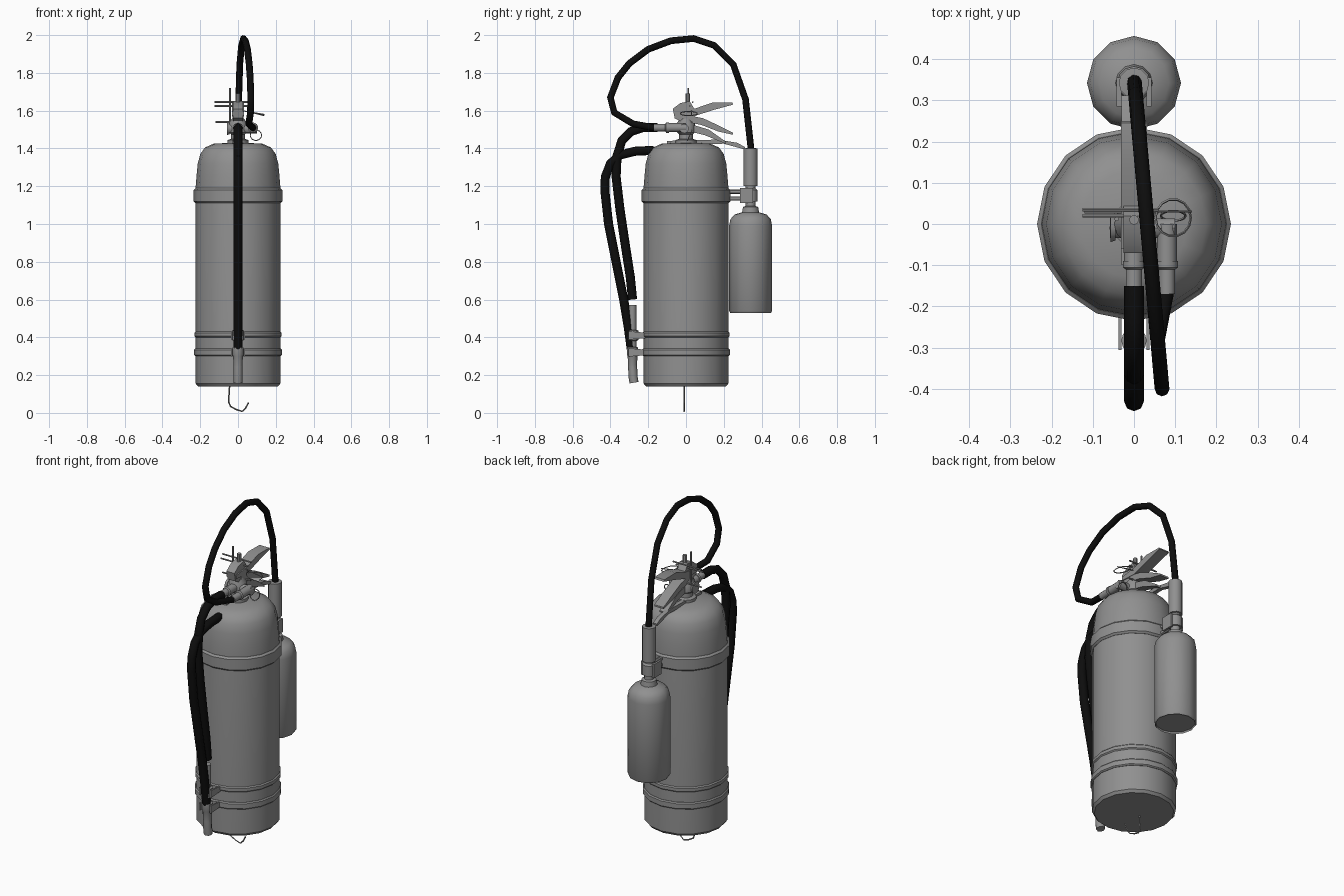
import bpy, bmesh, math
from mathutils import Vector

cube = bpy.data.objects.get("Cube")
if cube:
    bpy.data.objects.remove(cube, do_unlink=True)


def material(name, value):
    m = bpy.data.materials.new(name)
    m.use_nodes = True
    colour = (value, value, value, 1)
    m.diffuse_color = colour
    m.node_tree.nodes["Principled BSDF"].inputs["Base Color"].default_value = colour
    return m


GREY = material("painted grey", 0.28)
BLACK = material("black rubber", 0.004)


def finish(ob, mat, angle=36):
    ob.data.materials.clear()
    ob.data.materials.append(mat)
    bpy.ops.object.select_all(action='DESELECT')
    ob.select_set(True)
    bpy.context.view_layer.objects.active = ob
    bpy.ops.object.shade_smooth_by_angle(angle=math.radians(angle))
    return ob


def from_bmesh(name, bm, mat):
    bmesh.ops.remove_doubles(bm, verts=bm.verts, dist=0.0001)
    bmesh.ops.recalc_face_normals(bm, faces=bm.faces)
    mesh = bpy.data.meshes.new(name)
    bm.to_mesh(mesh)
    bm.free()
    ob = bpy.data.objects.new(name, mesh)
    bpy.context.collection.objects.link(ob)
    return finish(ob, mat)


def lathe(name, profile, at=(0, 0, 0), axis=(0, 0, 1), sides=12, mat=GREY):
    """Spin (radius, height) points about an axis."""
    bm = bmesh.new()
    verts = [bm.verts.new((r, 0, h)) for r, h in profile]
    edges = [bm.edges.new(pair) for pair in zip(verts, verts[1:])]
    bmesh.ops.spin(bm, geom=verts + edges, cent=(0, 0, 0), axis=(0, 0, 1),
                   angle=math.tau, steps=sides, use_merge=True)
    ob = from_bmesh(name, bm, mat)
    ob.rotation_euler = Vector((0, 0, 1)).rotation_difference(Vector(axis)).to_euler()
    ob.location = at
    return ob


def rod(name, a, b, r, sides=10):
    a, b = Vector(a), Vector(b)
    n = (b - a).length
    return lathe(name, [(0, 0), (r, 0), (r, n), (0, n)], a, b - a, sides)


def band(name, z0, z1, r, lip=0.006):
    inner = r - 0.02
    return lathe(name, [(inner, z0), (r - lip, z0), (r, z0 + lip), (r, z1 - lip),
                        (r - lip, z1), (inner, z1), (inner, z0)], sides=16)


def tube(name, points, r, mat, resolution=2, closed=False):
    curve = bpy.data.curves.new(name, 'CURVE')
    curve.dimensions = '3D'
    curve.bevel_depth = r
    curve.bevel_resolution = resolution
    curve.use_fill_caps = True
    line = curve.splines.new('POLY')
    line.points.add(len(points) - 1)
    for p, co in zip(line.points, points):
        p.co = (*co, 1)
    line.use_cyclic_u = closed
    ob = bpy.data.objects.new(name, curve)
    bpy.context.collection.objects.link(ob)
    bpy.ops.object.select_all(action='DESELECT')
    ob.select_set(True)
    bpy.context.view_layer.objects.active = ob
    bpy.ops.object.convert(target='MESH')
    return finish(bpy.context.object, mat, 50)


def plate(name, outline, x0, x1):
    """Side outline of (y, z) points extruded across x."""
    bm = bmesh.new()
    face = bm.faces.new([bm.verts.new((x0, y, z)) for y, z in outline])
    ext = bmesh.ops.extrude_face_region(bm, geom=[face])
    moved = [v for v in ext["geom"] if isinstance(v, bmesh.types.BMVert)]
    bmesh.ops.translate(bm, verts=moved, vec=(x1 - x0, 0, 0))
    return from_bmesh(name, bm, GREY)


def ring(name, centre, r, u, v):
    c, u, v = Vector(centre), Vector(u), Vector(v)
    pts = [c + r * (u * math.cos(a) + v * math.sin(a))
           for a in (math.tau * i / 14 for i in range(14))]
    return tube(name, pts, 0.003, GREY, 0, True)


# Main cylinder with its straps
lathe("main_cylinder", [(0, .14), (.212, .14), (.224, .155), (.224, 1.2), (.219, 1.26),
      (.213, 1.32), (.2, 1.37), (.175, 1.405), (.13, 1.425), (0, 1.432)], sides=16)
band("upper_strap", 1.11, 1.19, .235, .01)
band("middle_strap", .4, .43, .23)
band("lower_strap", .3, .34, .232)

# Small gas cylinder on the back
BACK = (0, .342, 0)
lathe("gas_cylinder", [(0, .54), (.106, .54), (.108, .53), (.114, .54), (.114, .99),
      (.107, 1.025), (.085, 1.05), (.045, 1.062), (.04, 1.09), (.026, 1.095),
      (.024, 1.19), (0, 1.19)], BACK)
lathe("gas_valve", [(0, 1.12), (.036, 1.12), (.036, 1.18), (.026, 1.19), (.026, 1.2),
      (.037, 1.2), (.037, 1.4), (.02, 1.402), (0, 1.402)], BACK)
for z in (1.135, 1.17):
    rod("gas_bracket_rod", (0, .21, z), (0, .35, z), .012)
for x in (-.036, .036):
    plate("bracket_cheek", [(.285, 1.11), (.355, 1.11), (.355, 1.19), (.285, 1.19)],
          x - .006, x + .006)

# Valve head
lathe("valve_neck", [(0, 1.42), (.055, 1.42), (.055, 1.445), (.036, 1.45), (.036, 1.475),
      (.048, 1.485), (.048, 1.535), (.03, 1.56), (.03, 1.6), (0, 1.6)])
for x, name in ((0, "front_outlet"), (.08, "side_outlet")):
    lathe(name, [(0, 0), (.024, 0), (.024, .09), (.027, .09), (.027, .105),
          (.02, .11), (.02, .17), (0, .17)], (x, .0, 1.51), (0, -1, 0))
rod("valve_cross_pipe", (-.045, -.01, 1.505), (.1, -.01, 1.505), .025)
lathe("pressure_gauge", [(0, 0), (.03, 0), (.034, .012), (0, .014)],
      (-.045, -.01, 1.505), (-1, 0, 0))

# Levers and the linkage to the gas valve
plate("valve_block", [(-.06, 1.56), (-.03, 1.545), (.045, 1.55), (.05, 1.6),
      (.02, 1.65), (-.03, 1.64), (-.07, 1.61)], -.026, .026)
plate("top_lever", [(-.06, 1.575), (.04, 1.57), (.15, 1.605), (.25, 1.632), (.245, 1.642),
      (.14, 1.643), (.05, 1.612), (-.06, 1.595)], -.032, .032)
plate("squeeze_lever", [(-.02, 1.545), (.08, 1.525), (.17, 1.49), (.25, 1.472),
      (.25, 1.482), (.18, 1.518), (.09, 1.56), (-.01, 1.58)], -.03, .03)
plate("carry_handle", [(.02, 1.49), (.1, 1.47), (.21, 1.425), (.212, 1.435),
      (.12, 1.5), (.02, 1.53)], -.024, .024)
plate("rear_linkage", [(-.1, 1.42), (.2, 1.425), (.31, 1.395), (.312, 1.408),
      (.27, 1.43), (.17, 1.447), (-.1, 1.44)], -.03, -.005)

# Pins and pull rings
for x0, x1, y, z in ((-.125, .06, .035, 1.645), (-.125, .05, .02, 1.625), (-.12, .06, .03, 1.54)):
    rod("cross_pin", (x0, y, z), (x1, y, z), .005, 6)
rod("safety_pin", (-.042, .012, 1.5), (-.042, .012, 1.72), .006, 6)
rod("pin_knob", (0, .01, 1.6), (0, .01, 1.69), .012, 8)
ring("pull_ring", (.095, .015, 1.585), .045, (.95, 0, -.25), (0, 1, 0))
ring("seal_ring", (.095, .02, 1.47), .03, (1, 0, 0), (0, .4, .92))
rod("seal_wire", (.02, .03, 1.6), (.14, .03, 1.58), .003, 6)

# Hoses
tube("discharge_hose", [(0, y, z) for y, z in (
     (-.15, 1.51), (-.23, 1.51), (-.29, 1.49), (-.34, 1.44), (-.365, 1.36), (-.37, 1.25),
     (-.35, 1.08), (-.32, .88), (-.295, .72), (-.283, .6))], .024, BLACK)
tube("outer_hose", [(0, y, z) for y, z in (
     (-.17, 1.39), (-.27, 1.385), (-.35, 1.365), (-.4, 1.32), (-.427, 1.25), (-.43, 1.18),
     (-.41, 1.0), (-.37, .8), (-.33, .6), (-.305, .45), (-.29, .34))], .024, BLACK)
loop = ((-.16, 1.508), (-.28, 1.53), (-.38, 1.59), (-.4, 1.67), (-.36, 1.775), (-.3, 1.85),
        (-.2, 1.925), (-.08, 1.97), (.04, 1.982), (.15, 1.945), (.25, 1.845), (.315, 1.66),
        (.345, 1.39))
tube("gas_hose", [(.08 if i == 0 else .032 - .09 * y, y, z)
     for i, (y, z) in enumerate(loop)], .018, BLACK)

# Discharge nozzle clipped to the front
lathe("nozzle", [(0, .24), (.023, .24), (.026, .3), (.03, .31), (.03, .345), (.02, .35),
      (.02, .38), (.031, .385), (.031, .435), (.02, .44), (.02, .57), (0, .57)],
      (0, -.283, 0))
tube("nozzle_tip", [(0, -.283, .25), (0, -.28, .19), (0, -.275, .16)], .024, GREY)
for z in (.32, .41):
    for x in (-.034, .034):
        plate("nozzle_clip", [(-.305, z - .022), (-.215, z - .015),
              (-.215, z + .015), (-.305, z + .022)], x - .004, x + .004)

# Wire hook below the base
tube("bottom_wire", [(x, -.01, z) for x, z in ((-.044, .15), (-.05, .06), (-.04, .035),
     (-.01, .018), (.022, .008), (.04, .025), (.056, .055))], .004, GREY, 0)
